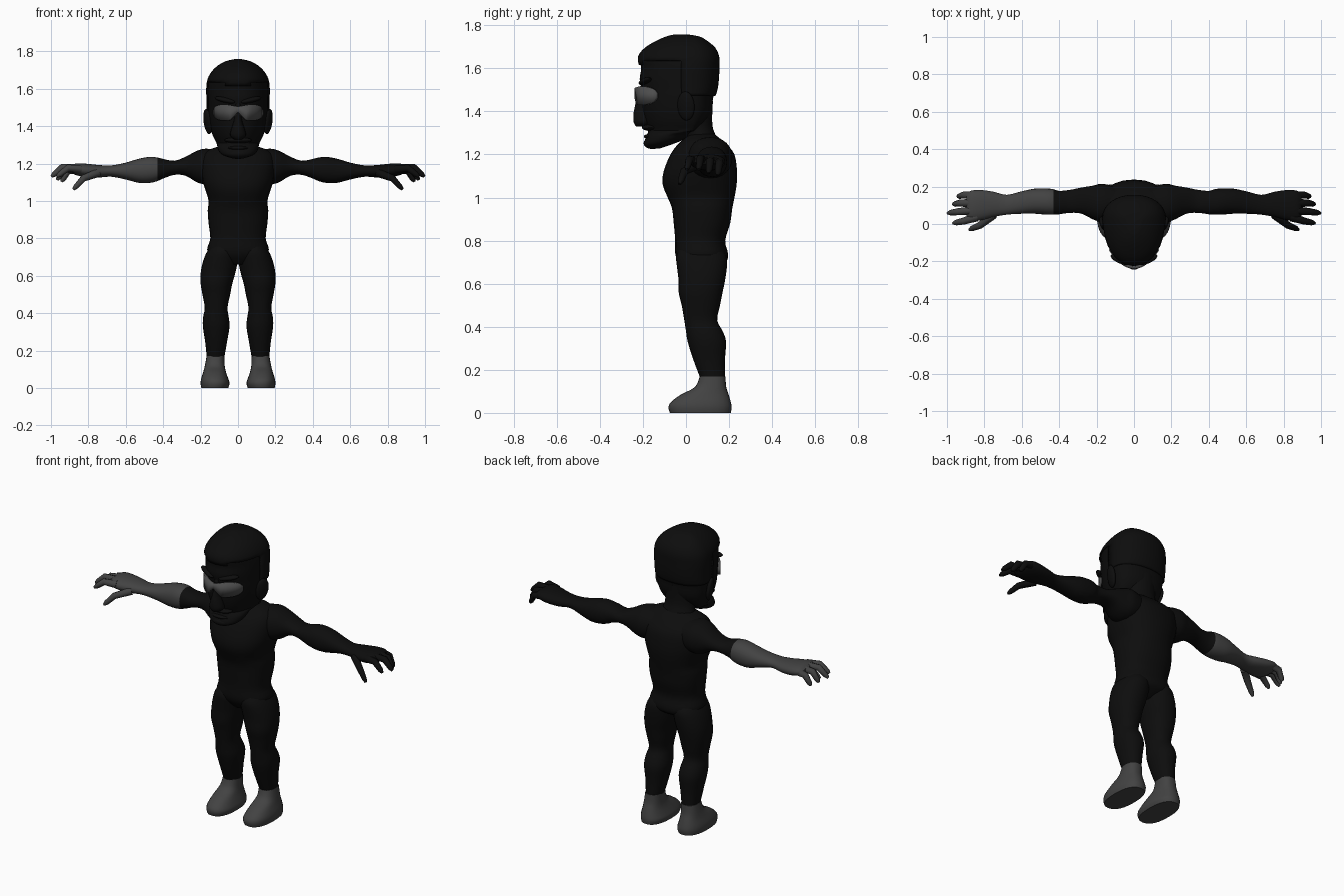
import bpy
import bmesh
from math import sin, cos, pi, radians
from mathutils import Vector

cube = bpy.data.objects.get("Cube")
if cube:
    bpy.data.objects.remove(cube, do_unlink=True)


def material(name, value):
    mat = bpy.data.materials.new(name)
    mat.use_nodes = True
    colour = (value, value, value, 1)
    mat.diffuse_color = colour
    bsdf = next(n for n in mat.node_tree.nodes if n.type == 'BSDF_PRINCIPLED')
    bsdf.inputs["Base Color"].default_value = colour
    bsdf.inputs["Roughness"].default_value = 0.8
    return mat


black = material("black", 0.004)
grey = material("dark grey", 0.055)
lens = material("lens grey", 0.075)


def finish(name, bm, mats, angle=50):
    bmesh.ops.recalc_face_normals(bm, faces=bm.faces)
    mesh = bpy.data.meshes.new(name)
    bm.to_mesh(mesh)
    bm.free()
    for mat in mats:
        mesh.materials.append(mat)
    mesh.shade_smooth()
    mesh.set_sharp_from_angle(angle=radians(angle))
    obj = bpy.data.objects.new(name, mesh)
    bpy.context.collection.objects.link(obj)
    return obj


def resample(rows, steps):
    """Catmull-Rom interpolation between the given sections."""
    out = []
    for i in range(len(rows) - 1):
        p = [Vector(rows[max(0, min(len(rows) - 1, i + j))]) for j in (-1, 0, 1, 2)]
        for k in range(steps):
            t = k / steps
            out.append(0.5 * (2 * p[1] + (p[2] - p[0]) * t
                              + (2 * p[0] - 5 * p[1] + 4 * p[2] - p[3]) * t * t
                              + (3 * p[1] - p[0] - 3 * p[2] + p[3]) * t ** 3))
    return out + [Vector(rows[-1])]


def loft_mesh(rows, axis='z', side=1, power=2.0, mid=None, sides=24, steps=3):
    """Rows hold: place along the axis, low and high of both cross directions."""
    bm = bmesh.new()
    rings = []
    for t, a0, a1, b0, b1 in resample(rows, steps):
        centre = (b0 + b1) / 2
        if mid is not None and b0 < mid < b1:
            centre = mid
        ring = []
        for i in range(sides):
            c, s = cos(2 * pi * i / sides), sin(2 * pi * i / sides)
            c = abs(c) ** (2 / power) * (1 if c > 0 else -1)
            s = abs(s) ** (2 / power) * (1 if s > 0 else -1)
            a = (a0 + a1) / 2 + c * (a1 - a0) / 2
            b = centre + s * ((b1 - centre) if s > 0 else (centre - b0))
            x, y, z = (a, b, t) if axis == 'z' else (t, a, b)
            ring.append(bm.verts.new((side * x, y, z)))
        rings.append(ring)
    for low, high in zip(rings, rings[1:]):
        for i in range(sides):
            j = (i + 1) % sides
            bm.faces.new((low[i], low[j], high[j], high[i]))
    bm.faces.new(rings[0])
    bm.faces.new(rings[-1])
    bmesh.ops.recalc_face_normals(bm, faces=bm.faces)
    return bm


def loft(name, rows, mat, **options):
    return finish(name, loft_mesh(rows, **options), [mat])


def sym(rows):
    return [(z, -w, w, y0, y1) for z, w, y0, y1 in rows]


def ellipsoid(name, place, size, turn, mat):
    bm = bmesh.new()
    bmesh.ops.create_uvsphere(bm, u_segments=20, v_segments=12, radius=1)
    obj = finish(name, bm, [mat])
    obj.location, obj.scale, obj.rotation_euler = place, size, turn
    return obj


# Torso and neck
loft("torso", sym([
    (.66, .06, 0, .12), (.70, .14, -.035, .185), (.74, .165, -.05, .195),
    (.80, .148, -.05, .182), (.88, .157, -.057, .205), (.95, .162, -.065, .215),
    (1.0, .157, -.085, .225), (1.06, .175, -.108, .235), (1.12, .192, -.104, .237),
    (1.2, .2, -.072, .225), (1.25, .185, -.035, .185), (1.28, .14, 0, .15),
    (1.3, .07, .02, .125)]), black, power=2.3)
loft("neck", sym([(1.2, .13, -.01, .16), (1.28, .1, 0, .14), (1.34, .09, -.02, .122),
                  (1.45, .1, -.04, .125)]), black)

# Limbs, described for the left side
LEG = [(.165, .073, .167, .065, .181), (.25, .058, .176, .033, .181),
       (.33, .045, .188, .008, .186), (.38, .05, .186, 0, .17),
       (.43, .056, .178, -.008, .145), (.5, .042, .19, -.02, .158),
       (.56, .03, .2, -.034, .17), (.62, .013, .199, -.035, .182),
       (.68, .002, .186, -.042, .19), (.73, 0, .165, -.045, .187),
       (.78, .03, .13, -.02, .15)]
FOOT = [(0, .052, .196, -.075, .208), (.025, .045, .2, -.081, .212),
        (.05, .052, .197, -.07, .208), (.085, .064, .186, -.024, .198),
        (.12, .071, .177, .042, .187), (.17, .073, .168, .064, .183)]
ARM = [(.1, .02, .2, 1.1, 1.27), (.17, .01, .215, 1.09, 1.28),
       (.22, .025, .205, 1.1, 1.268), (.28, .055, .195, 1.135, 1.237),
       (.34, .06, .183, 1.14, 1.215), (.4, .052, .177, 1.12, 1.225),
       (.43, .05, .186, 1.107, 1.232), (.47, .05, .19, 1.097, 1.236),
       (.53, .055, .189, 1.097, 1.226), (.6, .055, .175, 1.115, 1.205),
       (.68, .05, .156, 1.13, 1.19), (.75, .038, .172, 1.125, 1.193),
       (.82, .02, .182, 1.128, 1.2), (.87, .018, .178, 1.14, 1.2),
       (.895, .035, .16, 1.155, 1.187)]
FINGERS = [((.84, .037, 1.17), (.91, .016, 1.176), (.968, .004, 1.13)),
           ((.86, .072, 1.175), (.94, .066, 1.18), (.997, .058, 1.13)),
           ((.86, .112, 1.175), (.93, .112, 1.17), (.967, .105, 1.113)),
           ((.84, .153, 1.17), (.91, .155, 1.16), (.943, .147, 1.103)),
           ((.75, .05, 1.15), (.825, -.008, 1.122), (.88, -.03, 1.062))]


def fingers(name, side, mat):
    curve = bpy.data.curves.new(name, 'CURVE')
    curve.dimensions = '3D'
    curve.bevel_depth = 0.021
    curve.bevel_resolution = 2
    curve.use_fill_caps = True
    for root, knuckle, tip in FINGERS:
        path = [Vector(root), Vector(knuckle), Vector(knuckle).lerp(Vector(tip), .75), Vector(tip)]
        spline = curve.splines.new('POLY')
        spline.points.add(len(path) - 1)
        for point, place, radius in zip(spline.points, path, (1.1, .9, .7, .35)):
            point.co = (side * place.x, place.y, place.z, 1)
            point.radius = radius
        spline.use_smooth = True
    curve.materials.append(mat)
    bpy.context.collection.objects.link(bpy.data.objects.new(name, curve))


for label, side in (("left", 1), ("right", -1)):
    loft(label + "_leg", LEG, black, side=side, power=2.2)
    loft(label + "_foot", FOOT, grey, side=side, power=2.4)
    arm = finish(label + "_arm", loft_mesh(ARM, axis='x', side=side, power=2.2), [black, grey])
    for face in arm.data.polygons:
        face.material_index = int(face.center.x < -.43)
    fingers(label + "_fingers", side, black if side > 0 else grey)
    ellipsoid(label + "_ear", (side * .162, 0, 1.425), (.018, .042, .068),
              (0, radians(8 * side), radians(-20 * side)), black)

# Head
HEAD = sym([
    (1.228, .03, -.175, -.12), (1.245, .08, -.192, -.07), (1.27, .105, -.19, -.01),
    (1.31, .115, -.175, .04), (1.35, .135, -.188, .09), (1.4, .15, -.2, .118),
    (1.46, .158, -.205, .125), (1.5, .16, -.205, .138), (1.55, .161, -.215, .145),
    (1.6, .162, -.208, .147), (1.65, .155, -.216, .147), (1.69, .132, -.185, .13),
    (1.72, .1, -.135, .095), (1.74, .062, -.09, .06), (1.75, .02, -.05, 0)])
loft("head", HEAD, black, mid=.03, power=2.15, sides=32)

# Hair: upper and rear part of the head shell, pushed outward
bm = loft_mesh(HEAD, mid=.03, power=2.15, sides=32)
bare = []
for face in bm.faces:
    c = face.calc_center_median()
    hairline = 1.61 + .25 * min(abs(c.x), .12) if c.y < -.03 else 1.47
    if c.z < hairline:
        bare.append(face)
bmesh.ops.delete(bm, geom=bare, context='FACES')
bm.normal_update()
for vert in bm.verts:
    vert.co += vert.normal * .002
hair = finish("hair", bm, [black])
shell = hair.modifiers.new("thickness", 'SOLIDIFY')
shell.thickness = .006
shell.offset = 1

# Face features
loft("nose", sym([(1.33, .022, -.232, -.16), (1.35, .042, -.243, -.16), (1.385, .036, -.244, -.16),
                  (1.43, .022, -.236, -.16), (1.48, .017, -.222, -.16), (1.52, .02, -.212, -.16)]),
     black, sides=16)
ellipsoid("upper_lip", (0, -.165, 1.325), (.075, .04, .016), (0, 0, 0), black)
ellipsoid("lower_lip", (0, -.16, 1.283), (.06, .036, .013), (0, 0, 0), black)
ellipsoid("chin", (0, -.155, 1.252), (.065, .042, .027), (0, 0, 0), black)
for label, side in (("left", 1), ("right", -1)):
    ellipsoid(label + "_eyebrow", (side * .07, -.19, 1.54), (.06, .022, .014),
              (0, radians(-12 * side), radians(22 * side)), black)

# Wraparound glasses with a notch over the nose
bm = bmesh.new()
columns = []
for i in range(33):
    u = (i / 16 - 1) * .99
    bulge = (1 - u ** 6) ** .5
    top = 1.475 + (.03 + .012 * min(1, abs(u) * 2)) * bulge
    bottom = 1.475 - .046 * bulge + .045 * max(0, 1 - abs(u) / .35)
    y = -.232 + .1 * u * u
    columns.append([bm.verts.new((.13 * u, y, z)) for z in (bottom, top)])
for a, b in zip(columns, columns[1:]):
    bm.faces.new((a[0], b[0], b[1], a[1]))
for face in bm.faces:
    face.normal_update()
glasses = finish("glasses", bm, [lens])
rim = glasses.modifiers.new("thickness", 'SOLIDIFY')
rim.thickness = .016
rim.offset = 0
